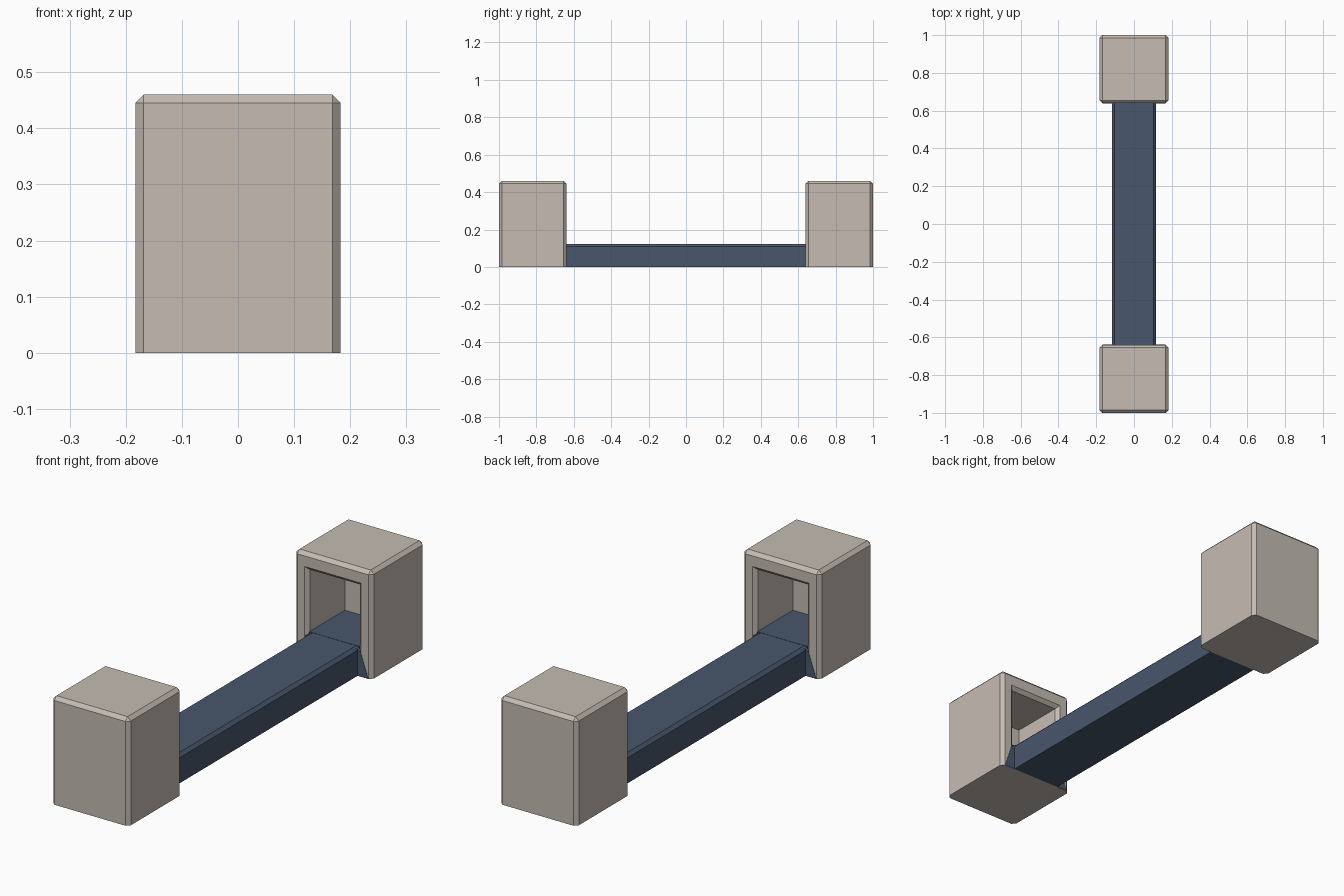
import bpy, bmesh

if "Cube" in bpy.data.objects:
    bpy.data.objects.remove(bpy.data.objects["Cube"])


def material(name, color):
    m = bpy.data.materials.new(name)
    m.diffuse_color = (*color, 1)
    m.use_nodes = True
    m.node_tree.nodes["Principled BSDF"].inputs["Base Color"].default_value = m.diffuse_color
    return m


STONE = material("warm_stone", (0.56, 0.50, 0.45))
BLUE = material("slate_blue", (0.065, 0.095, 0.15))


def finish(bm, name, mat):
    bmesh.ops.recalc_face_normals(bm, faces=bm.faces)
    me = bpy.data.meshes.new(name)
    bm.to_mesh(me)
    bm.free()
    ob = bpy.data.objects.new(name, me)
    bpy.context.collection.objects.link(ob)
    if mat:
        me.materials.append(mat)
    return ob


def loft(name, sections, mat=None):
    """Join (x, z) cross-sections placed at given y positions, with end caps."""
    bm = bmesh.new()
    rings = [[bm.verts.new((x, y, z)) for x, z in pts] for y, pts in sections]
    n = len(rings[0])
    for a, b in zip(rings, rings[1:]):
        for i in range(n):
            j = (i + 1) % n
            bm.faces.new((a[i], a[j], b[j], b[i]))
    bm.faces.new(rings[0])
    bm.faces.new(rings[-1])
    return finish(bm, name, mat)


def rect(hw, z0, z1):
    return [(-hw, z0), (hw, z0), (hw, z1), (-hw, z1)]


def chamfered_box(name, hw, y0, y1, h, c, mat):
    bm = bmesh.new()
    bmesh.ops.create_cube(bm, size=1)
    for v in bm.verts:
        v.co = (v.co.x * 2 * hw, (y0 + y1) / 2 + v.co.y * (y1 - y0), (v.co.z + 0.5) * h)
    edges = [e for e in bm.edges if max(v.co.z for v in e.verts) > 0.01]
    bmesh.ops.bevel(bm, geom=edges, offset=c, segments=1, profile=0.5, affect='EDGES')
    return finish(bm, name, mat)


# Long bar with chamfered top edges
bar = [(-0.117, 0), (0.117, 0), (0.117, 0.109), (0.104, 0.122), (-0.104, 0.122), (-0.117, 0.109)]
loft("connecting_bar", [(-0.64, bar), (0.64, bar)], BLUE)

for s, end in ((-1, "front"), (1, "back")):
    # Hollow end block
    block = chamfered_box(end + "_block", 0.183, min(s * 0.64, s), max(s * 0.64, s), 0.46, 0.015, STONE)

    # Recess with a flared rim, cut from the inner face
    cutter = loft("cutter", [
        (s * 0.62, rect(0.153, 0.08, 0.42)),
        (s * 0.655, rect(0.118, 0.08, 0.385)),
        (s * 0.89, rect(0.118, 0.08, 0.385))])
    cutter.hide_render = True
    mod = block.modifiers.new("recess", 'BOOLEAN')
    mod.object = cutter
    mod.solver = 'EXACT'
    bpy.context.view_layer.objects.active = block
    bpy.ops.object.modifier_apply(modifier=mod.name)
    bpy.data.objects.remove(cutter)

    # Bar continues as the recess floor
    floor = rect(0.1185, 0.05, 0.122)
    loft(end + "_recess_floor", [(s * 0.65, floor), (s * 0.891, floor)], BLUE)

    # Flared foot where the bar meets the block
    flare = [(-0.168, 0.001), (0.168, 0.001), (0.132, 0.105), (0.104, 0.121), (-0.104, 0.121), (-0.132, 0.105)]
    loft(end + "_flared_foot", [(s * 0.6385, flare), (s * 0.655, flare)], BLUE)
